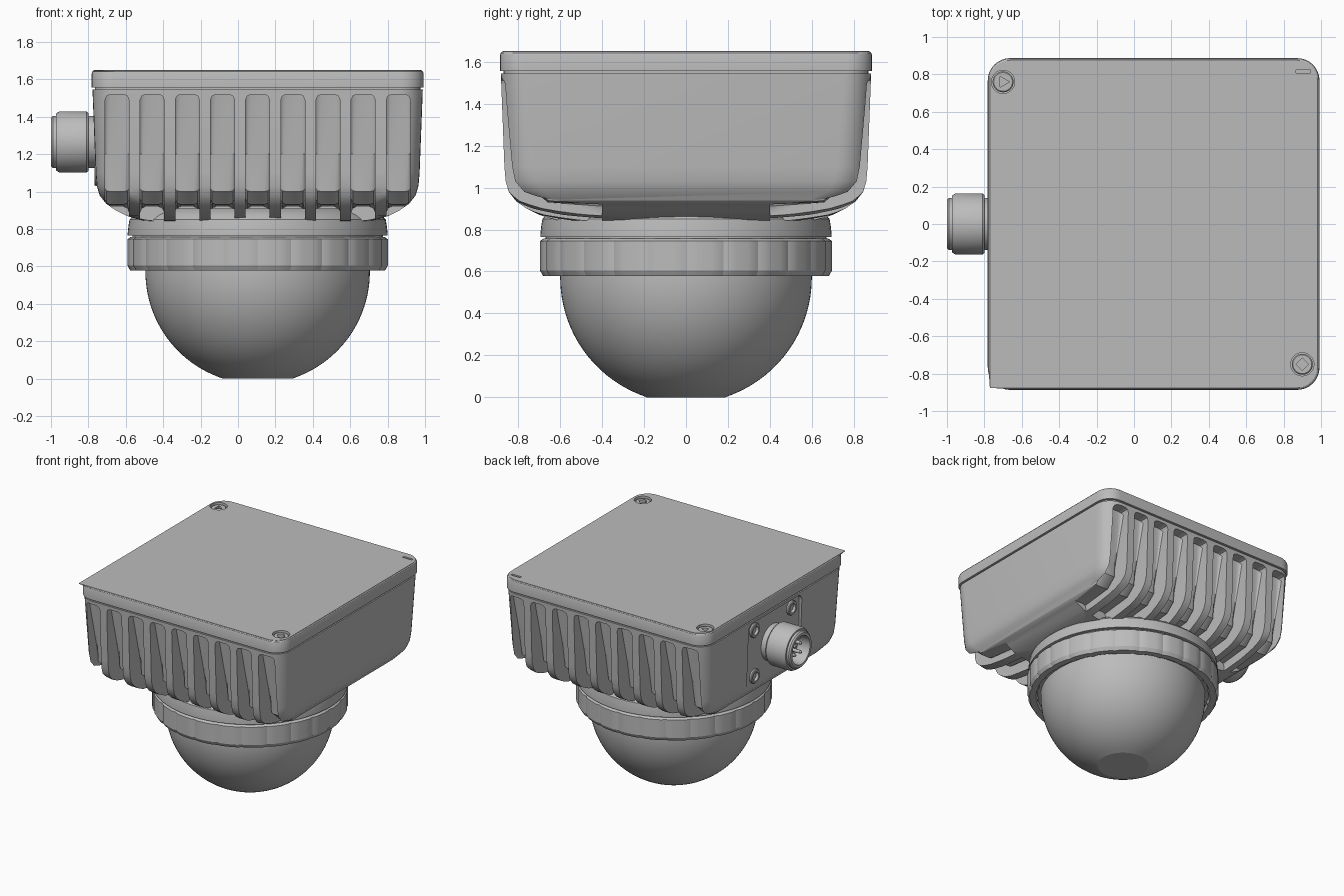
import bpy, bmesh, math
from mathutils import Matrix, Vector

CX = 0.105           # middle of the housing and dome
cube = bpy.data.objects.get("Cube")
if cube:
    bpy.data.objects.remove(cube)

metal = bpy.data.materials.new("grey_metal")
metal.use_nodes = True
GREY = (0.5, 0.5, 0.5, 1)
metal.diffuse_color = GREY
metal.node_tree.nodes["Principled BSDF"].inputs["Base Color"].default_value = GREY


def finish(bm, name):
    bmesh.ops.recalc_face_normals(bm, faces=bm.faces)
    mesh = bpy.data.meshes.new(name)
    bm.to_mesh(mesh)
    bm.free()
    mesh.materials.append(metal)
    obj = bpy.data.objects.new(name, mesh)
    bpy.context.collection.objects.link(obj)
    return obj


def activate(obj):
    bpy.ops.object.select_all(action='DESELECT')
    obj.select_set(True)
    bpy.context.view_layer.objects.active = obj


def smooth(obj, degrees=32):
    activate(obj)
    bpy.ops.object.shade_smooth_by_angle(angle=math.radians(degrees))


def loft(bm, loops):
    """Skin a stack of equal point loops and cap both ends."""
    rings = [[bm.verts.new(p) for p in loop] for loop in loops]
    n = len(rings[0])
    for a, b in zip(rings, rings[1:]):
        for i in range(n):
            j = (i + 1) % n
            bm.faces.new((a[i], a[j], b[j], b[i]))
    bm.faces.new(rings[0])
    bm.faces.new(rings[-1])


def lathe(bm, profile, centre=(CX, 0, 0), sides=96, along_x=False, shape=None):
    """Turn (radius, height) pairs about z, or about -x."""
    loops = []
    for r, h in profile:
        loop = []
        for i in range(sides):
            a = math.tau * i / sides
            k = r * (shape(i) if shape else 1)
            p = (-h, k * math.cos(a), k * math.sin(a)) if along_x else (k * math.cos(a), k * math.sin(a), h)
            loop.append(Vector(p) + Vector(centre))
        loops.append(loop)
    loft(bm, loops)


def rounded(half, radius, z, sharp_corner=False):
    """Rounded square outline; optionally square off the front right corner."""
    points = []
    for k in range(4):
        mid = math.pi / 4 + k * math.pi / 2
        sx, sy = math.copysign(1, math.cos(mid)), math.copysign(1, math.sin(mid))
        for s in range(9):
            a = k * math.pi / 2 + s * math.pi / 16
            r = 0.003 if sharp_corner and k == 2 else radius
            points.append((CX + sx * (half - r) + r * math.cos(a),
                           sy * (half - r) + r * math.sin(a), z))
    return points


def box(bm, centre, size):
    m = Matrix.Translation(centre) @ Matrix.Diagonal((*size, 1))
    return bmesh.ops.create_cube(bm, size=1, matrix=m)["verts"]


def cut(obj, bm):
    """Subtract a temporary solid from an object."""
    cutter = finish(bm, "cutter")
    cutter.hide_render = True
    mod = obj.modifiers.new("cut", 'BOOLEAN')
    mod.operation, mod.solver, mod.object = 'DIFFERENCE', 'EXACT', cutter
    activate(obj)
    bpy.ops.object.modifier_apply(modifier=mod.name)
    bpy.data.objects.remove(cutter)


# Housing: tapered box with a generously rounded underside
bm = bmesh.new()
section = [(1.545, .883), (1.1, .866), (1.03, .86), (.98, .845), (.935, .81),
           (.9, .76), (.87, .70), (.845, .62), (.83, .5)]
loft(bm, [rounded(h, min(.13 + (.883 - h), .4), z) for z, h in section])
housing = finish(bm, "housing")

# Cooling slots on the front and back, wrapping under the housing
slots = bmesh.new()
slot_profile = [(1, 1.52), (1, .7), (.4, .7), (.4, .92), (.66, .93),
                (.74, 1.0), (.755, 1.2), (.80, 1.52)]
for side in (-1, 1):
    for i in range(9):
        x = CX + (i - 4) * .188
        part = bmesh.new()
        loft(part, [[(x + dx, side * y, z) for y, z in slot_profile] for dx in (-.064, .064)])
        inner = [e for e in part.edges
                 if all(abs(v.co.y) < .9 and v.co.z > .75 for v in e.verts)
                 and abs(e.verts[0].co.x - e.verts[1].co.x) < .01]
        top = [e for e in part.edges
               if all(v.co.z > 1.5 for v in e.verts)
               and abs(e.verts[0].co.x - e.verts[1].co.x) < .01]
        bmesh.ops.bevel(part, geom=list(set(inner + top)), offset=.03, segments=2,
                        profile=.5, affect='EDGES')
        bmesh.ops.recalc_face_normals(part, faces=part.faces)
        tmp = bpy.data.meshes.new("slot")
        part.to_mesh(tmp)
        part.free()
        slots.from_mesh(tmp)
        bpy.data.meshes.remove(tmp)
cut(housing, slots)

# Shallow recess for the connector plate
AXIS_Z = 1.265
bm = bmesh.new()
verts = box(bm, (-.80, 0, AXIS_Z), (.1, .66, .52))
edges = [e for e in bm.edges if abs(e.verts[0].co.x - e.verts[1].co.x) > .05]
bmesh.ops.bevel(bm, geom=edges, offset=.05, segments=4, profile=.5, affect='EDGES')
cut(housing, bm)
smooth(housing)

# Lid, with one squared top corner
bm = bmesh.new()
loft(bm, [rounded(.87, .11, 1.54), rounded(.87, .11, 1.557), rounded(.887, .12, 1.557),
          rounded(.887, .12, 1.632), rounded(.883, .118, 1.643),
          rounded(.876, .112, 1.648, True), rounded(.876, .112, 1.651, True)])
lid = finish(bm, "lid")
screws = [(-.70, .76), (.90, -.75)]
bm = bmesh.new()
for x, y in screws:
    lathe(bm, [(.062, 1.60), (.062, 1.7)], (x, y, 0), 32)
box(bm, (.905, .815, 1.66), (.08, .018, .07))
cut(lid, bm)
smooth(lid)

# Lid screws with square sockets
for n, (x, y) in enumerate(screws):
    bm = bmesh.new()
    lathe(bm, [(.056, 1.595), (.056, 1.634), (.05, 1.64)], (x, y, 0), 32)
    screw = finish(bm, f"lid_screw_{n + 1}")
    bm = bmesh.new()
    lathe(bm, [(.034, 1.615), (.034, 1.7)], (x, y, 0), 4 if n else 3)
    cut(screw, bm)
    smooth(screw)

# Neck below the housing
bm = bmesh.new()
lathe(bm, [(.60, .91), (.66, .875), (.685, .85), (.69, .82), (.695, .775), (.695, .765),
           (.67, .765), (.67, .74)])
smooth(finish(bm, "neck"))

# Grip ring with shallow grooves, open around the dome
bm = bmesh.new()
lathe(bm, [(.68, .757), (.697, .745), (.697, .605), (.682, .578), (.635, .578), (.625, .60)],
      sides=144, shape=lambda i: .988 if i % 6 == 0 else 1)
smooth(finish(bm, "grip_ring"), 25)

# Dome with a flat bottom
bm = bmesh.new()
start = math.asin(.187 / .6)
dome = [(.187, 0)]
for i in range(1, 25):
    a = start + (math.pi / 2 - start) * i / 24
    dome.append((.6 * math.sin(a), .571 - .6 * math.cos(a)))
lathe(bm, dome + [(.6, .70)])
smooth(finish(bm, "dome"), 20)

# Round connector: collar, barrel and stepped tip with a hollow socket
bm = bmesh.new()
lathe(bm, [(.14, .74), (.14, .80), (.155, .80), (.163, .81), (.163, .955), (.153, .972),
           (.14, .972), (.14, .99), (.13, 1.0), (.11, 1.0), (.10, .90)],
      (0, 0, AXIS_Z), 48, True)
smooth(finish(bm, "connector"))

# Contact pins and key inside the socket
bm = bmesh.new()
for k in range(4):
    a = math.pi / 4 + k * math.pi / 2
    lathe(bm, [(.013, .89), (.013, .97), (.006, .98)],
          (0, .05 * math.cos(a), AXIS_Z + .05 * math.sin(a)), 12, True)
box(bm, (-.94, 0, AXIS_Z + .1), (.1, .03, .03))
smooth(finish(bm, "connector_pins"))

# Mounting screws around the connector
for n, (sy, sz) in enumerate([(-1, -1), (-1, 1), (1, -1), (1, 1)]):
    bm = bmesh.new()
    lathe(bm, [(.055, .74), (.055, .762), (.05, .768), (.034, .768), (.03, .75)],
          (0, sy * .23, AXIS_Z + sz * .18), 24, True)
    smooth(finish(bm, f"connector_screw_{n + 1}"))
